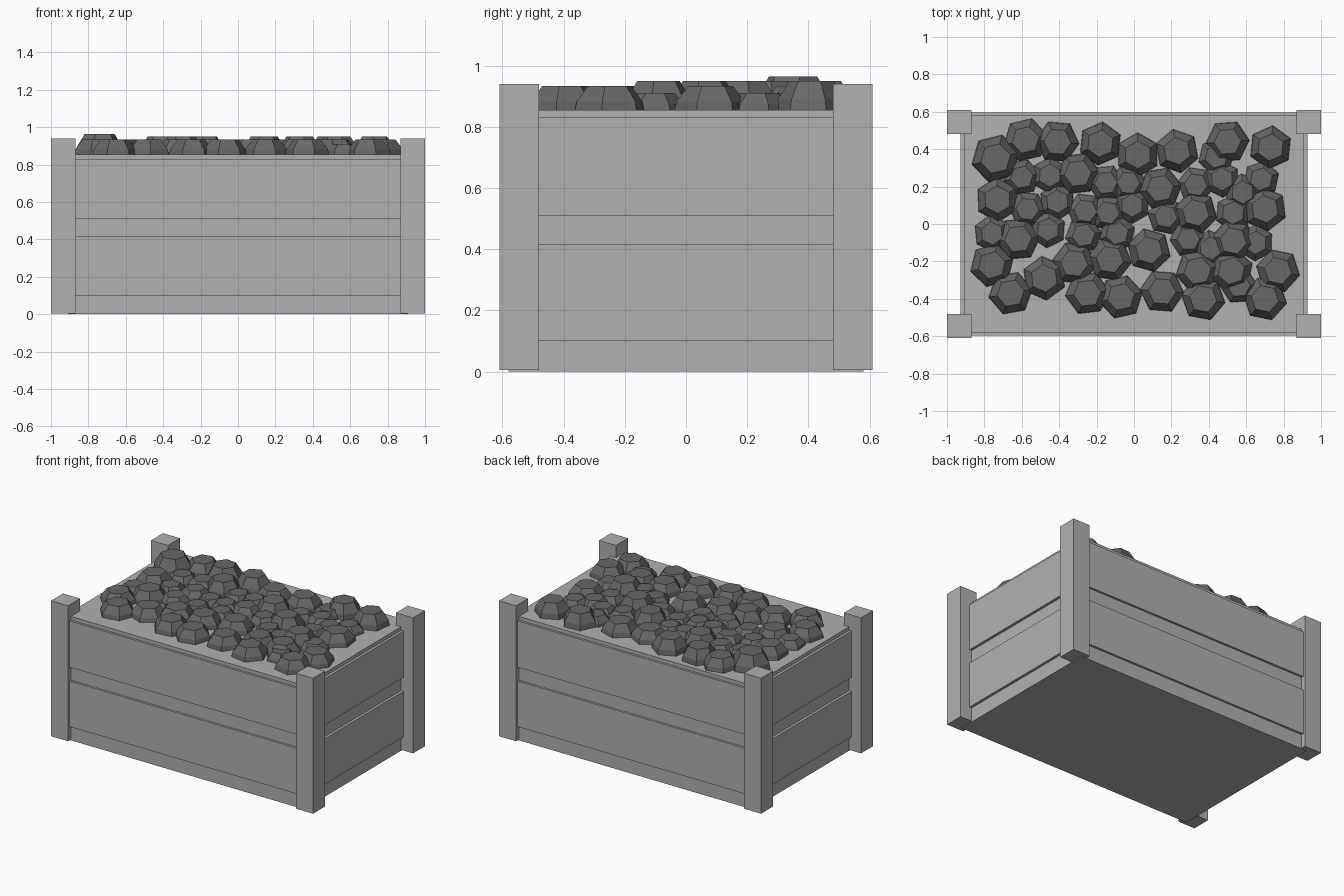
import bpy
import bmesh
import math
import random
from mathutils import Matrix, Vector

random.seed(4)
if "Cube" in bpy.data.objects:
    bpy.data.objects.remove(bpy.data.objects["Cube"], do_unlink=True)


def make_material(name, level):
    mat = bpy.data.materials.new(name)
    mat.use_nodes = True
    colour = (level, level, level, 1)
    mat.diffuse_color = colour
    mat.node_tree.nodes["Principled BSDF"].inputs["Base Color"].default_value = colour
    return mat


crate_grey = make_material("light grey crate", 0.44)
lump_grey = make_material("dark grey lumps", 0.135)


def finish(name, bm, mat):
    bmesh.ops.recalc_face_normals(bm, faces=bm.faces)
    mesh = bpy.data.meshes.new(name)
    bm.to_mesh(mesh)
    bm.free()
    mesh.materials.append(mat)
    obj = bpy.data.objects.new(name, mesh)
    bpy.context.scene.collection.objects.link(obj)
    return obj


def box(name, low, high):
    low, high = Vector(low), Vector(high)
    bm = bmesh.new()
    size = Matrix.Diagonal((high - low).to_4d())
    bmesh.ops.create_cube(bm, size=1, matrix=Matrix.Translation((low + high) / 2) @ size)
    return finish(name, bm, crate_grey)


# Filled body of the crate
box("crate_body", (-0.91, -0.58, 0), (0.91, 0.58, 0.855))

# Corner posts
for sx, side in ((-1, "right"), (1, "left")):
    for sy, end in ((-1, "front"), (1, "back")):
        xs = sorted((sx * 0.87, sx))
        ys = sorted((sy * 0.48, sy * 0.61))
        box(f"{end}_{side}_post", (xs[0], ys[0], 0.005), (xs[1], ys[1], 0.94))

# Two planks on every wall
for level, low, high in (("lower", 0.1, 0.415), ("upper", 0.51, 0.83)):
    for sign, long_wall, short_wall in ((-1, "front", "right"), (1, "back", "left")):
        ys = sorted((sign * 0.57, sign * 0.595))
        box(f"{level}_{long_wall}_plank", (-0.875, ys[0], low), (0.875, ys[1], high))
        xs = sorted((sign * 0.9, sign * 0.928))
        box(f"{level}_{short_wall}_plank", (xs[0], -0.485, low), (xs[1], 0.485, high))


def add_lump(bm, x, y, radius, height):
    """Six-sided dome: steep lower band, sloping upper band, flat top."""
    turn = random.uniform(0, math.pi / 3)
    rings = []
    for scale, z in ((1, 0), (0.94, 0.4), (0.62, 1)):
        ring = []
        for i in range(6):
            a = turn + i * math.pi / 3
            ring.append(bm.verts.new((x + radius * scale * math.cos(a),
                                      y + radius * scale * math.sin(a),
                                      0.85 + height * z)))
        rings.append(ring)
    for lower, upper in zip(rings, rings[1:]):
        for i in range(6):
            j = (i + 1) % 6
            bm.faces.new((lower[i], lower[j], upper[j], upper[i]))
    bm.faces.new(rings[-1])
    bm.faces.new(rings[0][::-1])


# Heap of lumps, grouped by how far they stand out
heap = {
    "tallest": (0.132, 0.115, [(-.74, .35)]),
    "tall": (0.118, 0.1, [
        (-.3, .27), (-.18, .43), (.14, .19), (.5, .44), (.73, .41),
        (-.41, .44), (.53, -.09), (.33, .06)]),
    "medium": (0.12, 0.083, [
        (-.58, .45), (-.73, .13), (-.76, -.22), (-.66, -.37), (-.25, -.37),
        (-.07, -.39), (.15, -.36), (.37, -.4), (.7, -.4), (.77, -.25),
        (.34, -.25), (.52, -.25), (.7, .08), (.08, -.14), (-.13, -.19),
        (-.32, -.21), (-.62, -.08), (-.48, -.29), (.23, .39), (.02, .37)]),
    "low": (0.1, 0.06, [
        (-.6, .25), (-.45, .26), (-.15, .22), (-.03, .22), (.33, .21),
        (.47, .24), (.68, .24), (-.57, .08), (-.41, .12), (-.26, .07),
        (-.14, .06), (-.01, .1), (.53, .06), (-.76, -.05), (-.46, -.03),
        (-.27, -.06), (-.09, -.05), (.17, .04), (.29, -.08), (.56, -.33),
        (.41, -.13), (.44, .36), (.58, .17), (.65, -.1)]),
}
for group, (radius, height, places) in heap.items():
    bm = bmesh.new()
    for x, y in places:
        add_lump(bm, x, y, radius, height)
    finish(f"{group}_lumps", bm, lump_grey)
